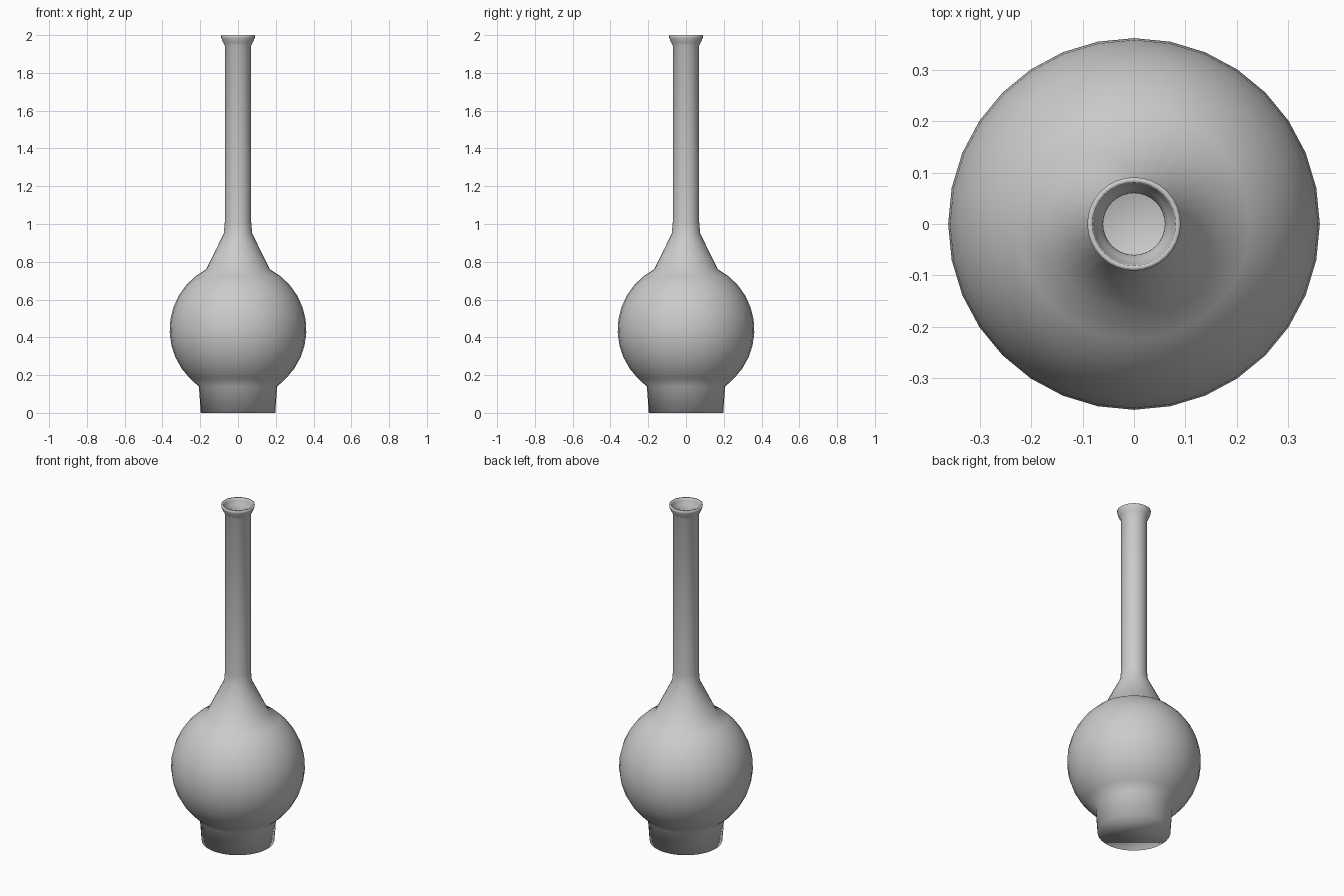
import bpy
import bmesh
from math import sin, cos, pi, radians

SIDES = 32

cube = bpy.data.objects.get("Cube")
if cube:
    bpy.data.objects.remove(cube, do_unlink=True)

glaze = bpy.data.materials.new("pale_grey_glaze")
glaze.use_nodes = True
colour = (0.6, 0.6, 0.6, 1)
glaze.diffuse_color = colour
glaze.node_tree.nodes["Principled BSDF"].inputs["Base Color"].default_value = colour

# Outline from foot to lip: foot, round belly, tapered shoulder, neck, flared lip
foot = [(0.197, 0.0)]
belly_radius, belly_height = 0.362, 0.44
belly = []
for i in range(12):
    a = radians(-56.25 + i * 118.5 / 11)
    belly.append((belly_radius * cos(a), belly_height + belly_radius * sin(a)))
foot.append((0.207, belly[0][1]))
neck = [(0.075, 0.95), (0.07, 1.01), (0.07, 1.945)]
lip = [(0.078, 1.96), (0.089, 1.985), (0.091, 2.0)]
profile = foot + belly[1:] + neck + lip

# Turn the outline into rings joined by quads
bm = bmesh.new()
rings = []
for r, z in profile:
    rings.append([bm.verts.new((r * cos(2 * pi * k / SIDES), r * sin(2 * pi * k / SIDES), z))
                  for k in range(SIDES)])
for low, high in zip(rings, rings[1:]):
    for k in range(SIDES):
        n = (k + 1) % SIDES
        bm.faces.new((low[k], low[n], high[n], high[k]))
# Closed underside
bm.faces.new(rings[0][::-1])
for f in bm.faces:
    f.smooth = True

mesh = bpy.data.meshes.new("bottle_vase")
bm.to_mesh(mesh)
bm.free()
mesh.materials.append(glaze)
vase = bpy.data.objects.new("bottle_vase", mesh)
bpy.context.collection.objects.link(vase)

# Thin hollow wall
wall = vase.modifiers.new("wall", "SOLIDIFY")
wall.thickness = 0.01
wall.offset = -1
